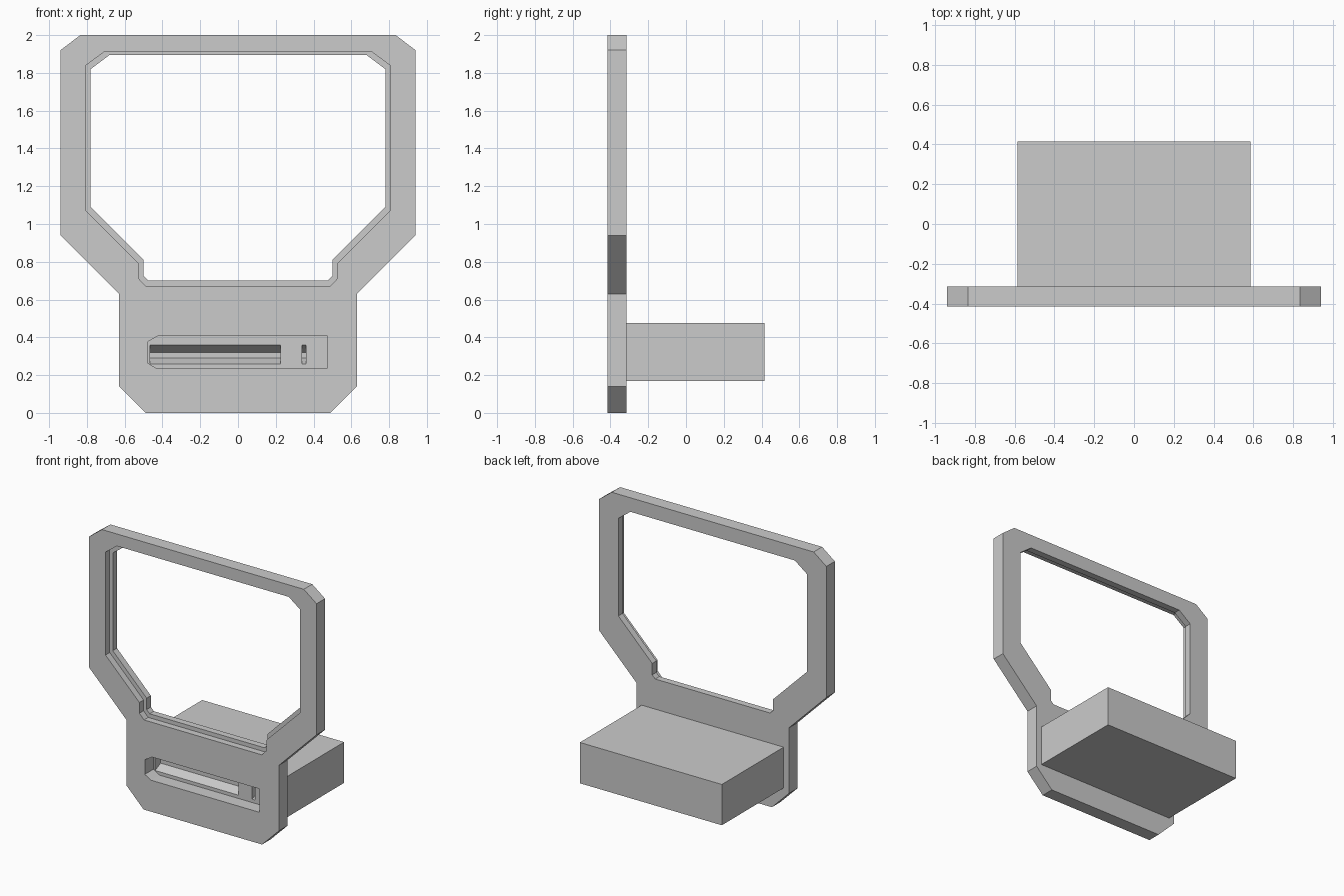
import bpy, bmesh

if "Cube" in bpy.data.objects:
    bpy.data.objects.remove(bpy.data.objects["Cube"])

FRONT, STEP, BACK = -0.415, -0.365, -0.315


def mirrored(half):
    """Close a right-hand (x, z) half profile across x = 0."""
    return half + [(-x, z) for x, z in reversed(half)]


def rect(x0, x1, z0, z1):
    return [(x0, z0), (x1, z0), (x1, z1), (x0, z1)]


def prism(name, profile, y0, y1, back_profile=None):
    """Loft an (x, z) profile from y0 to y1."""
    bm = bmesh.new()
    a = [bm.verts.new((x, y0, z)) for x, z in profile]
    b = [bm.verts.new((x, y1, z)) for x, z in back_profile or profile]
    n = len(a)
    bm.faces.new(a)
    bm.faces.new(b[::-1])
    for i in range(n):
        j = (i + 1) % n
        bm.faces.new((a[i], b[i], b[j], a[j]))
    bmesh.ops.recalc_face_normals(bm, faces=bm.faces)
    mesh = bpy.data.meshes.new(name)
    bm.to_mesh(mesh)
    bm.free()
    obj = bpy.data.objects.new(name, mesh)
    bpy.context.collection.objects.link(obj)
    return obj


def cut(target, cutter):
    """Subtract the cutter, apply, and discard it."""
    mod = target.modifiers.new("cut", 'BOOLEAN')
    mod.operation = 'DIFFERENCE'
    mod.solver = 'EXACT'
    mod.object = cutter
    bpy.context.view_layer.objects.active = target
    bpy.ops.object.modifier_apply(modifier=mod.name)
    bpy.data.objects.remove(cutter, do_unlink=True)


# Face plate outline
plate = prism("face_plate", mirrored([
    (0.49, 0), (0.63, 0.14), (0.63, 0.63), (0.94, 0.94),
    (0.94, 1.92), (0.835, 2.0)]), FRONT, BACK)

# Window opening, with a slightly larger rebate in the front half
window = mirrored([(0.475, 0.70), (0.50, 0.725), (0.50, 0.81), (0.78, 1.09),
                   (0.78, 1.82), (0.68, 1.895)])
rebate = mirrored([(0.487, 0.67), (0.525, 0.71), (0.525, 0.79), (0.805, 1.07),
                   (0.805, 1.84), (0.71, 1.91)])
cut(plate, prism("window_cutter", window, FRONT - 0.1, BACK + 0.1))
cut(plate, prism("rebate_cutter", rebate, FRONT - 0.1, STEP))

# Slot opening in the lower panel
slot = [(-0.43, 0.235), (0.47, 0.235), (0.47, 0.41), (-0.42, 0.41),
        (-0.48, 0.375), (-0.48, 0.265)]
cut(plate, prism("slot_cutter", slot, FRONT - 0.1, BACK + 0.1))

# Rear housing, whose front face closes the slot
housing = prism("rear_housing", rect(-0.587, 0.587, 0.17, 0.475), BACK, 0.415)

# Tapered grooves behind the slot: one long, one short
for x0, x1 in ((-0.465, 0.225), (0.338, 0.36)):
    cut(housing, prism("groove_cutter", rect(x0, x1, 0.259, 0.361), BACK - 0.002,
                       BACK + 0.065, rect(x0, x1, 0.29, 0.32)))
